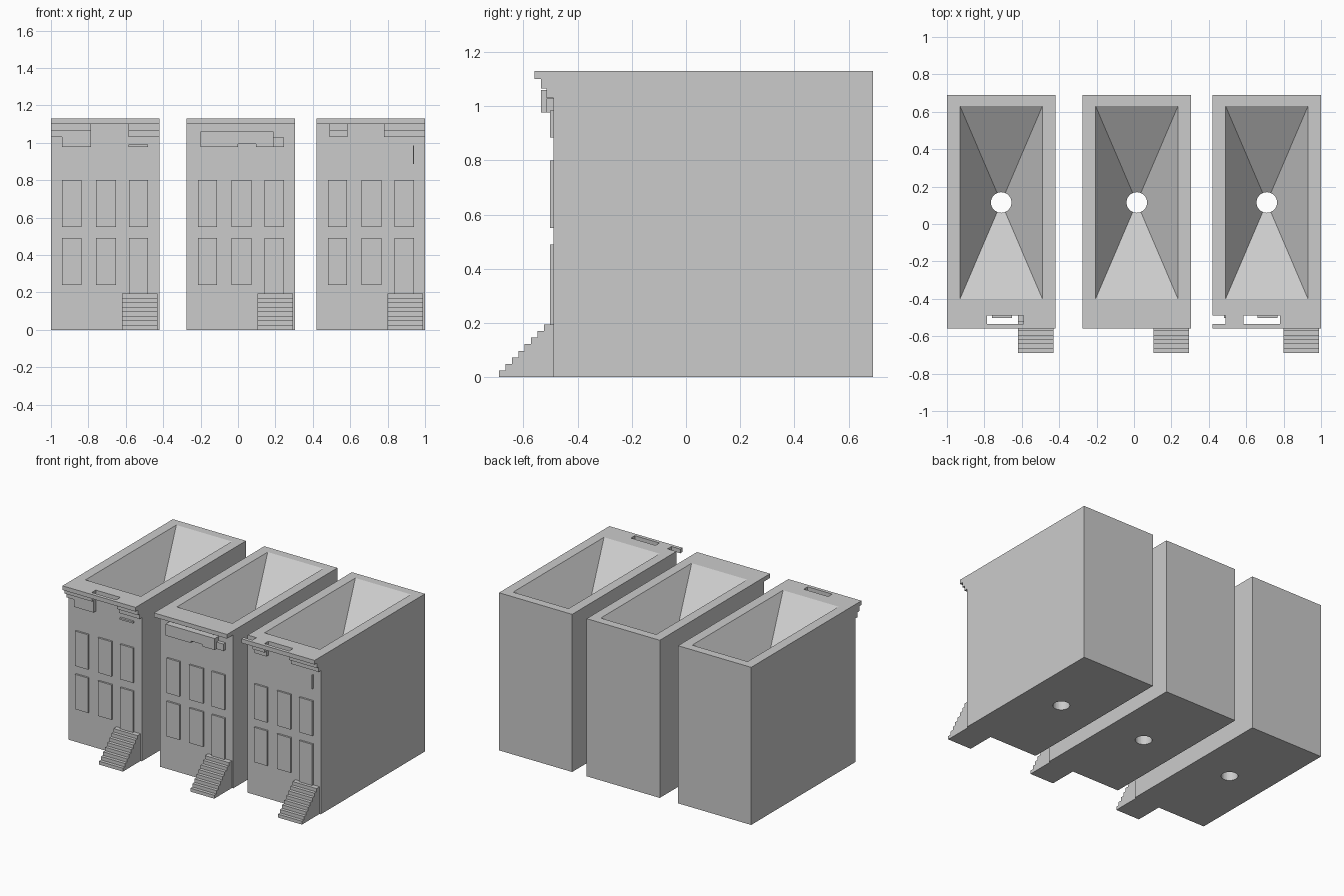
import bpy, bmesh

if "Cube" in bpy.data.objects:
    bpy.data.objects.remove(bpy.data.objects["Cube"])

FRONT, BACK, W, H = -0.49, 0.69, 0.58, 1.13
PIT_Y = 0.115


def obj_from_bm(name, bm):
    bmesh.ops.recalc_face_normals(bm, faces=bm.faces)
    me = bpy.data.meshes.new(name)
    bm.to_mesh(me)
    bm.free()
    ob = bpy.data.objects.new(name, me)
    bpy.context.collection.objects.link(ob)
    return ob


def add_box(bm, x0, x1, y0, y1, z0, z1):
    vs = bmesh.ops.create_cube(bm, size=1)["verts"]
    for v in vs:
        v.co = ((x0 + x1) / 2 + v.co.x * (x1 - x0),
                (y0 + y1) / 2 + v.co.y * (y1 - y0),
                (z0 + z1) / 2 + v.co.z * (z1 - z0))


def boxes(name, x, items):
    bm = bmesh.new()
    for x0, x1, y0, y1, z0, z1 in items:
        add_box(bm, x + x0, x + x1, y0, y1, z0, z1)
    return obj_from_bm(name, bm)


def cut(ob, cutter):
    cutter.hide_render = True
    m = ob.modifiers.new("cut", 'BOOLEAN')
    m.operation, m.solver, m.object = 'DIFFERENCE', 'EXACT', cutter
    bpy.context.view_layer.objects.active = ob
    bpy.ops.object.modifier_apply(modifier=m.name)
    bpy.data.objects.remove(cutter)


def body(name, x):
    ob = boxes(name, x, [(0, W, FRONT, BACK, 0, H)])
    cx = x + W / 2
    # funnel pit: inverted pyramid, carried slightly past the roof
    depth, k = 0.33, 1.03
    bm = bmesh.new()
    tip = bm.verts.new((cx, PIT_Y, H - depth))
    top = [bm.verts.new((cx + sx * 0.22 * k, PIT_Y + sy * 0.515 * k, H - depth + depth * k))
           for sx, sy in ((-1, -1), (1, -1), (1, 1), (-1, 1))]
    bm.faces.new(top)
    for i in range(4):
        bm.faces.new((top[i], top[(i + 1) % 4], tip))
    cut(ob, obj_from_bm("pit_cutter", bm))
    # drain hole
    bm = bmesh.new()
    bmesh.ops.create_cone(bm, cap_ends=True, segments=32, radius1=0.055, radius2=0.055, depth=1.2)
    bmesh.ops.translate(bm, verts=bm.verts, vec=(cx, PIT_Y, 0.5))
    cut(ob, obj_from_bm("drain_cutter", bm))


def stairs(name, x):
    n, rise, run = 8, 0.195 / 8, 0.0236
    pts = [(FRONT + 0.002, 0)]
    y = -0.69
    for i in range(n):
        pts += [(y + i * run, i * rise), (y + i * run, (i + 1) * rise)]
    pts.append((FRONT + 0.002, n * rise))
    bm = bmesh.new()
    f = bm.faces.new([bm.verts.new((x + 0.38, a, b)) for a, b in pts])
    ext = bmesh.ops.extrude_face_region(bm, geom=[f])["geom"]
    bmesh.ops.translate(bm, vec=(0.19, 0, 0),
                        verts=[g for g in ext if isinstance(g, bmesh.types.BMVert)])
    obj_from_bm(name, bm)


def layers(x0, x1):
    # two stepped mouldings under the roof lip
    return [(x0, x1, -0.535, FRONT, 1.065, 1.10), (x0, x1, -0.515, FRONT, 1.03, 1.065)]


LIP = (1.10, H)
# broken cornices differ from house to house
cornice = {
    "left": [(0, W, -0.56, -0.535, *LIP), (0, 0.215, -0.535, FRONT, *LIP),
             (0.41, W, -0.535, FRONT, *LIP), *layers(0, 0.215), *layers(0.415, W),
             (0.06, 0.215, -0.515, FRONT, 0.978, 1.03),
             (0.415, 0.52, -0.505, FRONT, 0.978, 0.99)],
    "middle": [(0, W, -0.56, FRONT, *LIP),
               (0.075, 0.275, -0.535, FRONT, 0.978, 1.06),
               (0.275, 0.37, -0.535, FRONT, 0.992, 1.06),
               (0.37, 0.465, -0.535, FRONT, 0.978, 1.06),
               (0.465, 0.52, -0.515, FRONT, 0.978, 1.028)],
    "right": [(0, W, -0.56, -0.535, *LIP), (0.07, 0.165, -0.535, FRONT, *LIP),
              (0.36, W, -0.535, FRONT, *LIP), *layers(0.07, 0.165), *layers(0.36, W),
              (0.515, 0.52, -0.502, FRONT, 0.885, 0.985)],
}

for side, x in (("left", -1.0), ("middle", -0.275), ("right", 0.42)):
    body(side + "_house_body", x)
    stairs(side + "_stoop", x)
    boxes(side + "_cornice", x, cornice[side])
    # raised windows, with the door at lower right
    cols = ((0.06, 0.162), (0.24, 0.348), (0.417, 0.52))
    wins = [(a, b, -0.503, FRONT, z0, z0 + 0.25) for a, b in cols for z0 in (0.24, 0.55)
            if not (a > 0.4 and z0 < 0.3)]
    boxes(side + "_windows", x, wins)
    boxes(side + "_door", x, [(*cols[2], -0.503, FRONT, 0.19, 0.49)])
